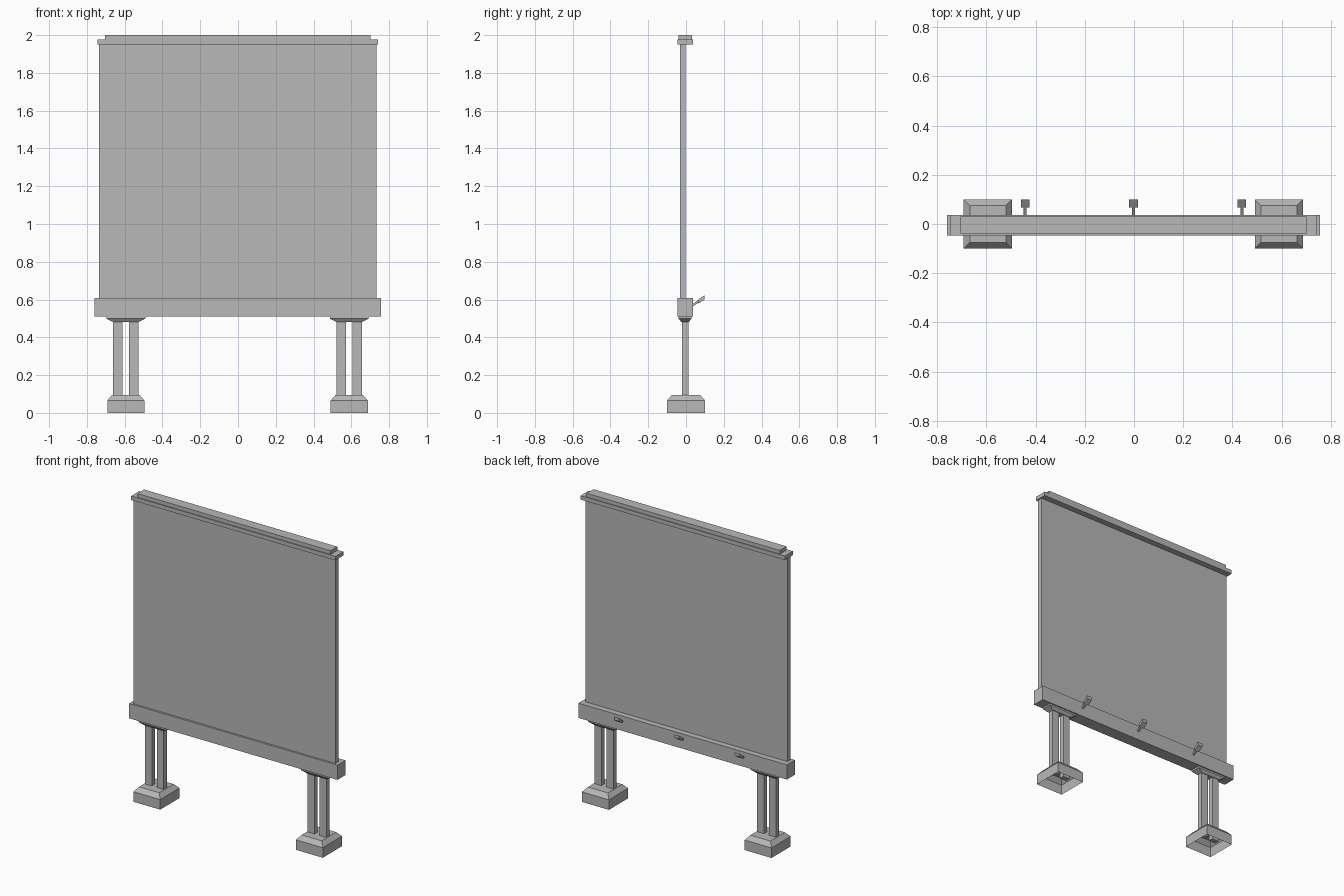
import bpy
import bmesh
from math import radians
from mathutils import Matrix

cube = bpy.data.objects.get("Cube")
if cube:
    bpy.data.objects.remove(cube, do_unlink=True)

# One painted-metal grey for everything
grey = bpy.data.materials.new("plain grey")
grey.use_nodes = True
grey.diffuse_color = (0.48, 0.48, 0.48, 1)
grey.node_tree.nodes["Principled BSDF"].inputs["Base Color"].default_value = grey.diffuse_color


def finish(name, bm):
    mesh = bpy.data.meshes.new(name)
    bmesh.ops.recalc_face_normals(bm, faces=bm.faces[:])
    bm.to_mesh(mesh)
    bm.free()
    mesh.materials.append(grey)
    obj = bpy.data.objects.new(name, mesh)
    bpy.context.collection.objects.link(obj)
    return obj


def box(name, x, y, z):
    """Box from (min, max) ranges."""
    bm = bmesh.new()
    bmesh.ops.create_cube(bm, size=1)
    for v in bm.verts:
        v.co = [r[0] if c < 0 else r[1] for c, r in zip(v.co, (x, y, z))]
    return finish(name, bm)


def tiers(name, cx, cy, rings, open_bottom=False):
    """Stack of rectangles given as (half x, half y, z), from the bottom up."""
    bm = bmesh.new()
    loops = [[bm.verts.new((cx + sx * hx, cy + sy * hy, z))
              for sx, sy in ((-1, -1), (1, -1), (1, 1), (-1, 1))]
             for hx, hy, z in rings]
    for low, high in zip(loops, loops[1:]):
        for i in range(4):
            j = (i + 1) % 4
            bm.faces.new((low[i], low[j], high[j], high[i]))
    bm.faces.new(loops[-1])
    if not open_bottom:
        bm.faces.new(loops[0][::-1])
    return finish(name, bm)


# Panel, lower beam and two-step top cap
box("panel", (-0.737, 0.733), (-0.033, -0.002), (0.6, 1.96))
box("lower_beam", (-0.76, 0.756), (-0.046, 0.037), (0.51, 0.607))
box("top_rail", (-0.745, 0.741), (-0.046, 0.037), (1.95, 1.976))
box("top_cap", (-0.705, 0.701), (-0.039, 0.031), (1.97, 2.0))

# Legs: hollow foot, pair of posts, tapered bracket
for side, cx in (("right", -0.594), ("left", 0.589)):
    tiers(side + "_foot", cx, 0, [(0.098, 0.1, 0), (0.098, 0.1, 0.066), (0.073, 0.075, 0.095)],
          open_bottom=True)
    for part, dx in (("outer", -0.043), ("inner", 0.043)):
        x = cx + (dx if side == "right" else -dx)
        box(f"{side}_{part}_post", (x - 0.025, x + 0.025), (-0.021, 0.012), (0.05, 0.49))
    tiers(side + "_bracket", cx, -0.005,
          [(0.068, 0.021, 0.482), (0.103, 0.034, 0.499), (0.103, 0.034, 0.512)])

# Small lamps on slanted arms along the back of the beam
tilt = Matrix.Rotation(radians(33), 4, "X")
for i, x in enumerate((-0.442, -0.002, 0.438), 1):
    arm = box(f"lamp_arm_{i}", (-0.006, 0.006), (-0.01, 0.05), (-0.006, 0.006))
    arm.matrix_world = Matrix.Translation((x, 0.035, 0.57)) @ tilt
    head = box(f"lamp_head_{i}", (-0.018, 0.018), (-0.016, 0.016), (-0.011, 0.011))
    for v in head.data.vertices:  # sheared so both ends stay upright
        v.co.z += v.co.y * 0.7
    head.matrix_world = Matrix.Translation((x, 0.083, 0.601))
